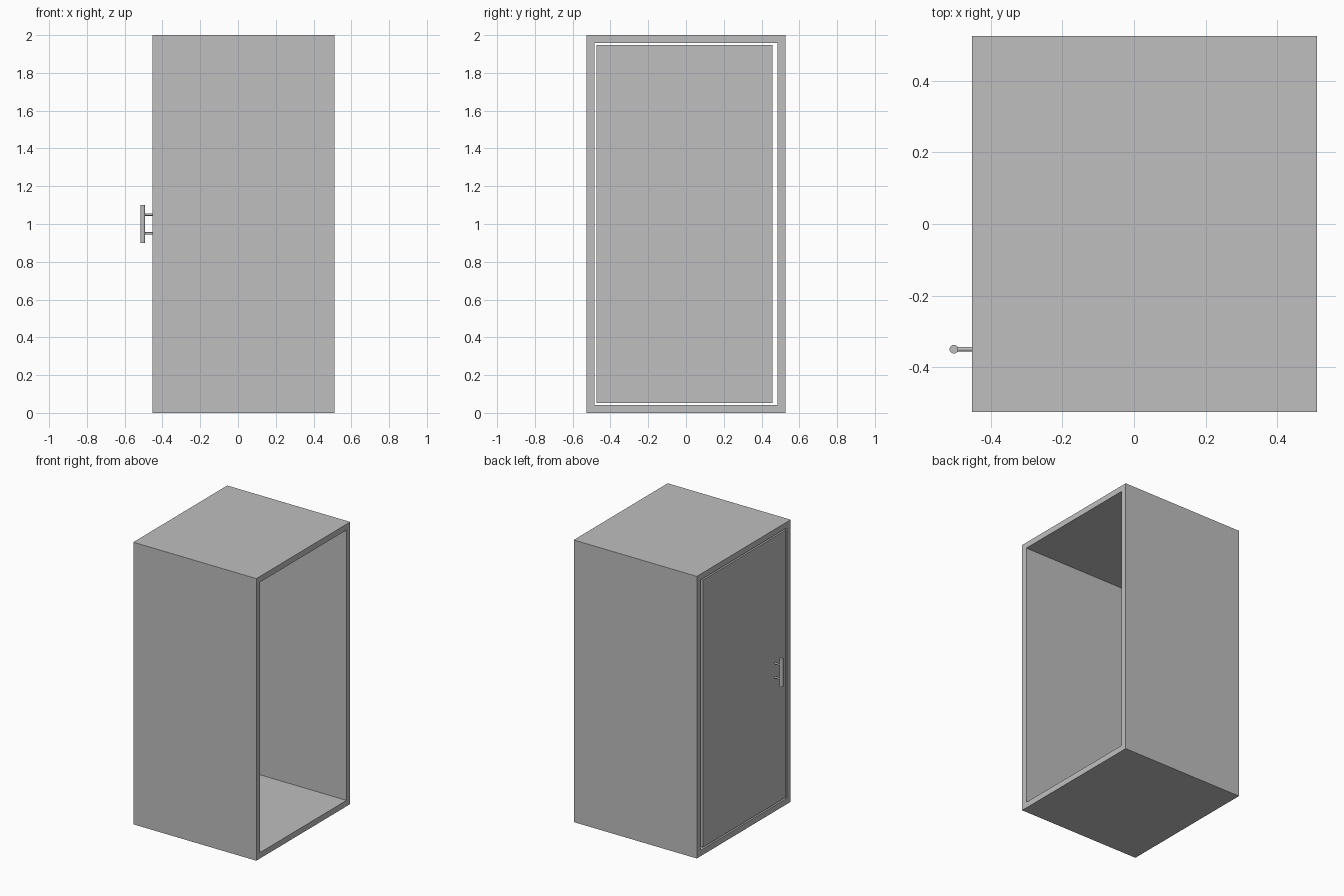
import bpy
import bmesh
from mathutils import Matrix, Vector

cube = bpy.data.objects.get("Cube")
if cube:
    bpy.data.objects.remove(cube, do_unlink=True)

# Main dimensions
X_DOOR, X_OPEN = -0.453, 0.512
HALF_Y, HEIGHT = 0.526, 2.0
WALL = 0.042
GAP = 0.0105

grey = bpy.data.materials.new("light_grey")
grey.use_nodes = True
colour = (0.522, 0.522, 0.522, 1)
grey.diffuse_color = colour
grey.node_tree.nodes["Principled BSDF"].inputs["Base Color"].default_value = colour


def make_object(name, bm):
    mesh = bpy.data.meshes.new(name)
    bm.to_mesh(mesh)
    bm.free()
    mesh.materials.append(grey)
    obj = bpy.data.objects.new(name, mesh)
    bpy.context.collection.objects.link(obj)
    return obj


def box_mesh(low, high):
    low, high = Vector(low), Vector(high)
    bm = bmesh.new()
    bmesh.ops.create_cube(bm, size=1, matrix=Matrix.Translation((low + high) / 2)
                          @ Matrix.Diagonal((*(high - low), 1)))
    return bm


def rod(name, start, end, radius):
    start, end = Vector(start), Vector(end)
    axis = end - start
    bm = bmesh.new()
    bmesh.ops.create_cone(
        bm, cap_ends=True, segments=32, radius1=radius, radius2=radius,
        depth=axis.length, matrix=Matrix.Translation((start + end) / 2)
        @ axis.to_track_quat('Z', 'Y').to_matrix().to_4x4())
    obj = make_object(name, bm)
    bpy.ops.object.select_all(action='DESELECT')
    obj.select_set(True)
    bpy.context.view_layer.objects.active = obj
    bpy.ops.object.shade_smooth_by_angle()
    return obj


# Cabinet shell: a box open at both x ends, thickened inwards
bm = box_mesh((X_DOOR, -HALF_Y, 0), (X_OPEN, HALF_Y, HEIGHT))
ends = [f for f in bm.faces if abs(f.normal.x) > 0.9]
bmesh.ops.delete(bm, geom=ends, context='FACES')
shell = make_object("cabinet_shell", bm)
solid = shell.modifiers.new("wall_thickness", 'SOLIDIFY')
solid.thickness = WALL
solid.offset = -1
solid.use_even_offset = True

# Door panel, flush with the shell, with a wider gap on the +y side
inset = WALL + GAP
make_object("door", box_mesh((X_DOOR, -HALF_Y + inset, inset),
                             (X_DOOR + WALL, 0.457, HEIGHT - inset)))

# Pull handle: upright bar on two stems
HANDLE_X, HANDLE_Y, MID = -0.5035, -0.35, HEIGHT / 2
rod("handle_bar", (HANDLE_X, HANDLE_Y, MID - 0.1), (HANDLE_X, HANDLE_Y, MID + 0.1), 0.012)
for label, dz in (("lower", -0.05), ("upper", 0.05)):
    rod(f"handle_stem_{label}", (X_DOOR + 0.002, HANDLE_Y, MID + dz),
        (HANDLE_X, HANDLE_Y, MID + dz), 0.0065)
